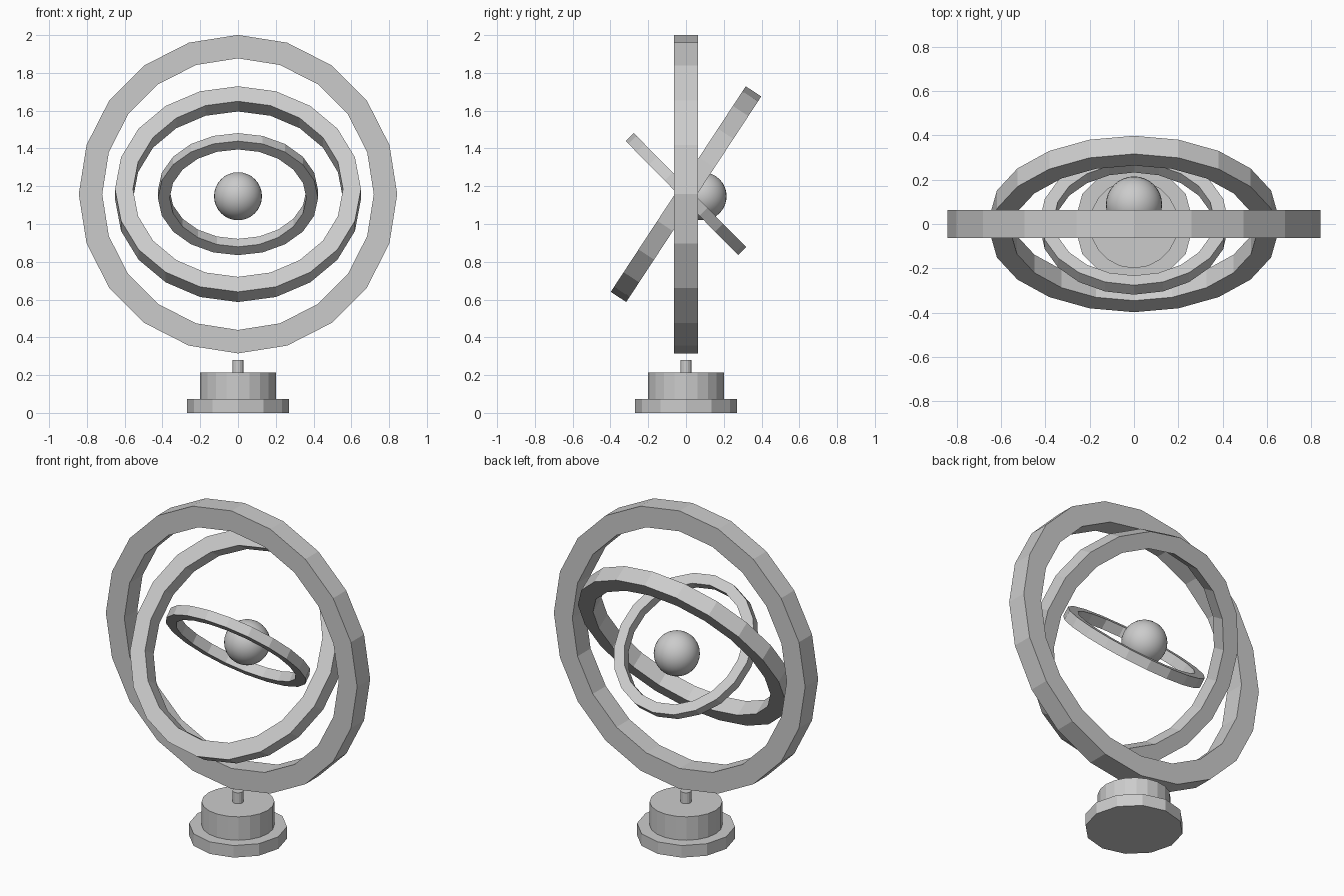
import bpy, bmesh, math
from mathutils import Matrix

if "Cube" in bpy.data.objects:
    bpy.data.objects.remove(bpy.data.objects["Cube"])

CZ = 1.158  # shared centre height of the rings


def finish(name, bm, angle=None):
    bmesh.ops.recalc_face_normals(bm, faces=bm.faces)
    me = bpy.data.meshes.new(name)
    bm.to_mesh(me)
    bm.free()
    ob = bpy.data.objects.new(name, me)
    bpy.context.collection.objects.link(ob)
    if angle is not None:
        bpy.ops.object.select_all(action='DESELECT')
        ob.select_set(True)
        bpy.context.view_layer.objects.active = ob
        bpy.ops.object.shade_smooth_by_angle(angle=math.radians(angle))
    return ob


def ring(name, r_out, r_in, depth, tilt, n=20):
    """Flat-sided band facing -y, tilted about x."""
    bm = bmesh.new()
    section = [(r_out, -depth / 2), (r_out, depth / 2), (r_in, depth / 2), (r_in, -depth / 2)]
    loops = []
    for i in range(n):
        a = 2 * math.pi * i / n
        loops.append([bm.verts.new((r * math.sin(a), y, r * math.cos(a))) for r, y in section])
    for i in range(n):
        a, b = loops[i], loops[(i + 1) % n]
        for k in range(4):
            m = (k + 1) % 4
            bm.faces.new((a[k], a[m], b[m], b[k]))
    bm.transform(Matrix.Translation((0, 0, CZ)) @ Matrix.Rotation(math.radians(tilt), 4, 'X'))
    return finish(name, bm)


def disc(name, r, z0, z1, n, angle=None):
    bm = bmesh.new()
    bmesh.ops.create_cone(bm, cap_ends=True, segments=n, radius1=r, radius2=r, depth=z1 - z0,
                          matrix=Matrix.Translation((0, 0, (z0 + z1) / 2)))
    return finish(name, bm, angle)


# nested rings
ring("outer_ring", 0.843, 0.719, 0.125, 0)
ring("middle_ring", 0.651, 0.556, 0.098, -33.3)
ring("inner_ring", 0.424, 0.362, 0.06, 44.6)

# central globe
bm = bmesh.new()
bmesh.ops.create_uvsphere(bm, u_segments=32, v_segments=16, radius=0.127,
                          matrix=Matrix.Translation((0, 0.088, 1.147)))
finish("globe", bm, 40)

# stepped pedestal
disc("base_plate", 0.27, 0, 0.073, 12)
disc("base_drum", 0.2, 0.073, 0.215, 20)
disc("support_pin", 0.03, 0.215, 0.281, 16)
